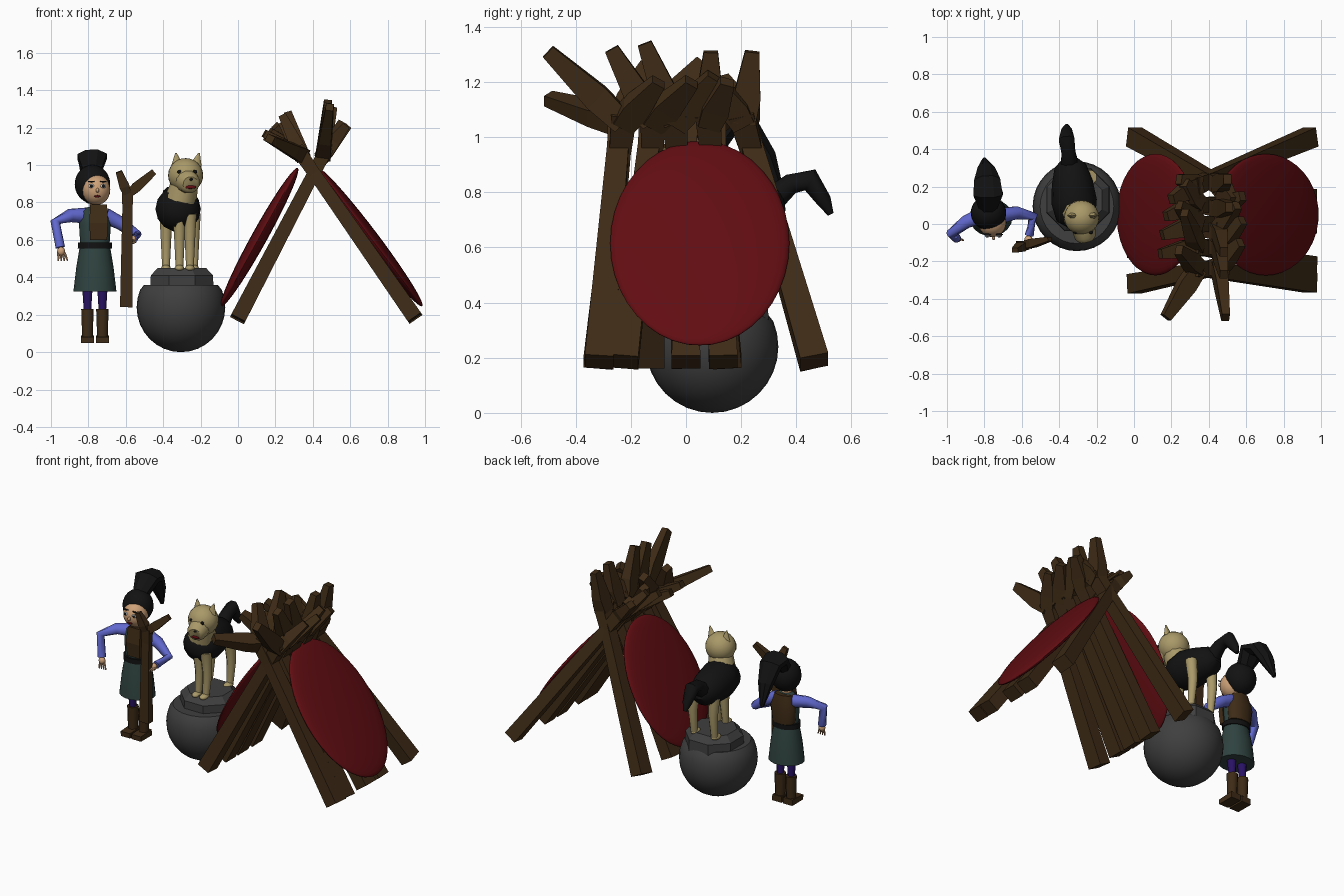
import bpy, bmesh, math
from mathutils import Vector, Matrix


def mat(name, r, g, b):
    m = bpy.data.materials.new(name)
    m.diffuse_color = (r, g, b, 1)
    return m


WOOD = mat("dark brown wood", 0.048, 0.024, 0.008)
RED = mat("dark red", 0.12, 0.004, 0.006)
GREY = mat("stone grey", 0.05, 0.05, 0.05)
BLACK = mat("black", 0.006, 0.006, 0.006)
BEIGE = mat("beige fur", 0.40, 0.32, 0.14)
SKIN = mat("skin", 0.62, 0.36, 0.19)
BLUE = mat("sleeve blue", 0.12, 0.14, 0.62)
GREEN = mat("skirt green", 0.028, 0.055, 0.050)
PURPLE = mat("legging purple", 0.022, 0.006, 0.13)
WHITE = mat("eye white", 0.7, 0.7, 0.7)


def finish(bm, name, m, smooth=True):
    bmesh.ops.recalc_face_normals(bm, faces=bm.faces)
    for f in bm.faces:
        f.smooth = smooth
    me = bpy.data.meshes.new(name)
    bm.to_mesh(me)
    bm.free()
    me.materials.append(m)
    ob = bpy.data.objects.new(name, me)
    bpy.context.collection.objects.link(ob)
    if smooth:
        bpy.ops.object.select_all(action='DESELECT')
        ob.select_set(True)
        bpy.context.view_layer.objects.active = ob
        bpy.ops.object.shade_smooth_by_angle(angle=math.radians(50))
    return ob


def ball(name, m, c, r, tilt=0, seg=24, zmax=None):
    bm = bmesh.new()
    bmesh.ops.create_uvsphere(bm, u_segments=seg, v_segments=seg // 2, radius=1)
    M = Matrix.Translation(c) @ Matrix.Rotation(tilt, 4, 'Y') @ Matrix.Diagonal((*r, 1))
    bmesh.ops.transform(bm, matrix=M, verts=bm.verts)
    if zmax:
        for v in bm.verts:
            v.co.z = min(v.co.z, zmax)
    return finish(bm, name, m)


def tube(name, m, pts, radii, n=10, ref=(0, 1, 0), smooth=True):
    """Tapered tube through pts; each radius is a number or (along ref, across)."""
    bm = bmesh.new()
    P = [Vector(p) for p in pts]
    rings = []
    for i, p in enumerate(P):
        t = (P[min(i + 1, len(P) - 1)] - P[max(i - 1, 0)]).normalized()
        r = Vector(ref)
        if abs(t.dot(r)) > 0.9:
            r = Vector((1, 0, 0))
        u = (r - t * r.dot(t)).normalized()
        v = t.cross(u)
        a, b = radii[i] if isinstance(radii[i], tuple) else (radii[i], radii[i])
        k = 1 / math.cos(math.pi / n) if n == 4 else 1
        ang = [2 * math.pi * (j + 0.5) / n for j in range(n)]
        rings.append([bm.verts.new(p + u * a * k * math.cos(q) + v * b * k * math.sin(q)) for q in ang])
    for A, B in zip(rings, rings[1:]):
        for j in range(n):
            bm.faces.new((A[j], A[(j + 1) % n], B[(j + 1) % n], B[j]))
    bm.faces.new(rings[0])
    bm.faces.new(rings[-1])
    return finish(bm, name, m, smooth)


def forked_post(name, base, joint, tips, w, d):
    """Square trunk splitting into two prongs."""
    b, j = Vector(base), Vector(joint)
    tube(name + "_trunk", WOOD, [b, b.lerp(j, 0.85), j], [(w, d), (w * .75, d * .8), (w * .9, d * .9)], 4, smooth=False)
    back = j - (j - b).normalized() * w * 0.8
    for i, t in enumerate(tips):
        t = Vector(t)
        tube(f"{name}_prong_{i}", WOOD, [back, back.lerp(t, 0.35), t],
             [w * .8, (w * .95, d * .8), (w * .5, d * .5)], 4, smooth=False)


# hut: two rows of forked posts leaning on each other
right_row = [(-0.315, -0.235, (0.17, -0.50, 1.14), (0.24, -0.14, 1.26)),
             (-0.225, -0.12, (0.14, -0.16, 1.17), (0.27, 0.06, 1.27)),
             (0.0, 0.0, (0.15, -0.06, 1.15), (0.24, 0.10, 1.22)),
             (0.135, 0.10, (0.17, 0.04, 1.18), (0.27, 0.22, 1.17)),
             (0.465, 0.20, (0.20, 0.13, 1.21), (0.24, 0.24, 1.16))]
left_row = [(-0.32, -0.225, (0.49, -0.50, 1.31), (0.57, -0.10, 1.20)),
            (-0.13, -0.12, (0.48, -0.27, 1.32), (0.58, 0.02, 1.20)),
            (0.0, -0.04, (0.48, -0.15, 1.34), (0.55, 0.10, 1.22)),
            (0.15, 0.08, (0.51, 0.09, 1.31), (0.58, 0.15, 1.20)),
            (0.465, 0.20, (0.50, 0.24, 1.31), (0.53, 0.12, 1.19))]
for i, (yb, yj, t1, t2) in enumerate(right_row):
    forked_post(f"right_post_{i}", (0.945, yb, 0.185), (0.315, yj, 1.09), (t1, t2), 0.052, 0.042)
for i, (yb, yj, t1, t2) in enumerate(left_row):
    forked_post(f"left_post_{i}", (0.0, yb, 0.18), (0.475, yj, 1.09), (t1, t2), 0.052, 0.042)

# round red covers on both slopes
for name, x0, x1 in (("left_cover", -0.09, 0.32), ("right_cover", 0.985, 0.425)):
    dx, dz = x1 - x0, 0.74
    ball(name, RED, ((x0 + x1) / 2, 0.05, 0.615), (0.042, 0.325, math.hypot(dx, dz) / 2), math.atan2(dx, dz), 40)

# boulder with a faceted block on top
ball("boulder", GREY, (-0.305, 0.095, 0.24), (0.237, 0.24, 0.24), 0, 32, 0.36)
tube("boulder_top", GREY, [(-0.30, 0.13, 0.3), (-0.30, 0.13, 0.41), (-0.30, 0.13, 0.45)], [0.185, 0.18, 0.14], 8, smooth=False)

# animal standing on the boulder
tube("animal_body", BLACK, [(-0.30, -0.01, 0.78), (-0.31, 0.03, 0.77), (-0.32, 0.12, 0.765), (-0.33, 0.22, 0.76),
                            (-0.34, 0.31, 0.76), (-0.345, 0.35, 0.77)],
     [0.05, 0.105, 0.122, 0.11, 0.085, 0.04], 14, (0, 0, 1))
tube("animal_tail", BLACK, [(-0.345, 0.32, 0.78), (-0.35, 0.38, 0.83), (-0.36, 0.45, 0.845), (-0.36, 0.50, 0.77), (-0.36, 0.525, 0.72)],
     [0.05, 0.04, 0.045, 0.03, 0.012], 8, (1, 0, 0))
tube("animal_neck", BEIGE, [(-0.305, 0.06, 0.82), (-0.28, 0.035, 0.92)], [0.085, 0.07])
ball("animal_head", BEIGE, (-0.28, 0.035, 0.945), (0.094, 0.092, 0.092))
tube("animal_muzzle", BEIGE, [(-0.272, -0.01, 0.915), (-0.26, -0.07, 0.905), (-0.255, -0.09, 0.90)], [0.066, 0.058, 0.04], 12, (0, 0, 1))
ball("animal_mouth", RED, (-0.255, -0.088, 0.882), (0.032, 0.006, 0.009))
ball("animal_nose", BLACK, (-0.255, -0.09, 0.925), (0.016, 0.008, 0.01))
for s in (-1, 1):
    tube("animal_ear", BEIGE, [(-0.275 + s * .05, 0.045, 1.0), (-0.27 + s * .062, 0.045, 1.065)], [(.02, .032), .004], 6)
    ball("animal_eye", BLACK, (-0.272 + s * .042, -0.045, 0.965), (0.012, 0.008, 0.01))
    for part, x, y in (("front", -0.285 + s * .028, 0.03), ("hind", -0.31 + s * .075, 0.25)):
        tube(f"animal_{part}_leg", BEIGE, [(x, y, 0.74), (x, y + .015, 0.6), (x, y, 0.45)], [0.038, 0.03, 0.022], 8)
        ball(f"animal_{part}_paw", BEIGE, (x, y - 0.015, 0.448), (0.026, 0.038, 0.018))

# woman: legs, skirt and torso
cx, cy = -0.765, 0.035
for s in (-1, 1):
    x = cx + s * 0.04
    tube("boot_shaft", WOOD, [(x, cy + .01, 0.06), (x, cy + .01, 0.23)], [0.03, 0.036], 8)
    tube("boot_foot", WOOD, [(x, cy + .045, 0.068), (x, cy - .07, 0.065)], [(.02, .034), (.016, .034)], 4, (0, 0, 1), False)
    tube("legging", PURPLE, [(x, cy + .01, 0.2), (x, cy, 0.42)], [0.02, 0.035], 8)
tube("skirt", GREEN, [(cx, cy, 0.325), (cx, cy, 0.45), (cx, cy, 0.56)], [(.10, .115), (.09, .10), (.068, .082)], 18)
tube("belt", BLACK, [(cx, cy, 0.553), (cx, cy, 0.585)], [(.075, .092), (.075, .09)], 18)
tube("torso", GREEN, [(cx, cy, 0.57), (cx, cy, 0.68), (cx, cy, 0.75), (cx, cy, 0.775)],
     [(.062, .078), (.066, .085), (.055, .075), (.03, .04)], 14)
tube("front_panel", WOOD, [(cx + .02, cy - .055, 0.6), (cx + .02, cy - .062, 0.69), (cx + .02, cy - .045, 0.785)],
     [(.018, .045), (.018, .05), (.018, .045)], 4, smooth=False)
tube("back_vest", WOOD, [(cx, cy + .03, 0.59), (cx, cy + .035, 0.69), (cx, cy + .025, 0.77)],
     [(.048, .078), (.05, .088), (.045, .06)], 12)
tube("neck", SKIN, [(cx, cy, 0.75), (cx, cy, 0.82)], [0.03, 0.03])

# head and hair
ball("face", SKIN, (-0.758, 0.008, 0.868), (0.075, 0.078, 0.082))
ball("hair", BLACK, (-0.778, 0.06, 0.898), (0.095, 0.093, 0.103))
tube("ponytail", BLACK, [(-0.78, 0.09, 0.96), (-0.78, 0.16, 1.045), (-0.785, 0.23, 1.03), (-0.79, 0.29, 0.93), (-0.80, 0.345, 0.80)],
     [0.05, (.085, .045), (.075, .045), (.05, .04), .012], 8, (1, 0, 0), False)
for s in (-1, 1):
    x = -0.752 + s * .032
    ball("eye_white", WHITE, (x, -0.063, 0.888), (0.015, 0.007, 0.011))
    ball("pupil", BLACK, (x, -0.069, 0.888), (0.008, 0.004, 0.008))
    ball("eyebrow", BLACK, (x, -0.056, 0.912), (0.019, 0.006, 0.004))
ball("nose", SKIN, (-0.751, -0.072, 0.865), (0.009, 0.014, 0.012))
ball("lips", RED, (-0.752, -0.062, 0.833), (0.017, 0.006, 0.006))

# arms, hands and fingers
arms = {"left": [(-0.82, 0.045, 0.73), (-0.90, 0.01, 0.73), (-0.977, -0.05, 0.695), (-0.95, -0.075, 0.56)],
        "right": [(-0.71, 0.045, 0.73), (-0.63, 0.06, 0.69), (-0.54, 0.04, 0.625), (-0.56, -0.06, 0.605)]}
for side, p in arms.items():
    tube(side + "_sleeve", BLUE, p, [0.042, 0.036, 0.027, 0.025], 10)
    a = Vector(p[3])
    d = (a - Vector(p[2])).normalized()
    ball(side + "_palm", SKIN, a + d * 0.022, (0.022, 0.02, 0.024), 0, 12)
    for k in range(4):
        off = Vector(((k - 1.5) * 0.011, 0, 0))
        tube(f"{side}_finger_{k}", SKIN, [a + d * 0.03 + off, a + d * 0.075 + off * 1.5], [0.007, 0.004], 6)

# forked walking staff
forked_post("staff", (-0.597, -0.115, 0.24), (-0.59, -0.115, 0.86),
            ((-0.637, -0.14, 0.965), (-0.45, -0.08, 0.963)), 0.024, 0.034)
